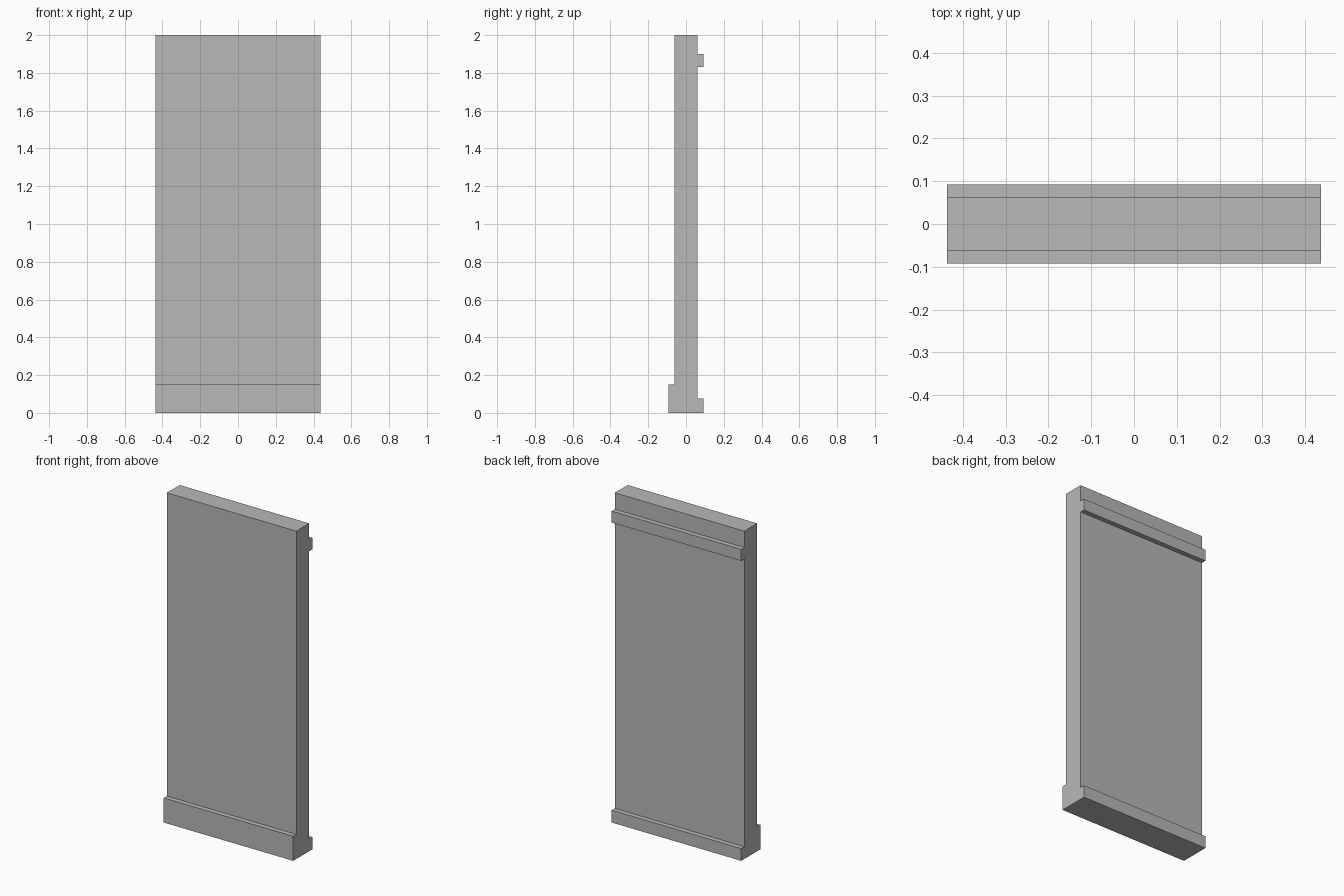
import bpy
import bmesh

old = bpy.data.objects.get("Cube")
if old:
    bpy.data.objects.remove(old, do_unlink=True)

# Main dimensions
HALF_WIDTH = 0.437
WALL = 0.062        # half thickness of the slab
TRIM = 0.092        # reach of the skirting and rail
HEIGHT = 2.0
FRONT_SKIRTING = 0.15
BACK_SKIRTING = 0.075
RAIL_BOTTOM, RAIL_TOP = 1.83, 1.90

# Plain grey material
grey = bpy.data.materials.new("plain_grey")
grey.use_nodes = True
colour = (0.48, 0.48, 0.48, 1)
grey.diffuse_color = colour
grey.node_tree.nodes["Principled BSDF"].inputs["Base Color"].default_value = colour

# Side profile (y, z): slab, skirting at both sides, rail at the back
profile = [
    (-TRIM, 0), (TRIM, 0),
    (TRIM, BACK_SKIRTING), (WALL, BACK_SKIRTING),
    (WALL, RAIL_BOTTOM), (TRIM, RAIL_BOTTOM),
    (TRIM, RAIL_TOP), (WALL, RAIL_TOP),
    (WALL, HEIGHT), (-WALL, HEIGHT),
    (-WALL, FRONT_SKIRTING), (-TRIM, FRONT_SKIRTING),
]

# Extrude the profile across the width
bm = bmesh.new()
end = bm.faces.new([bm.verts.new((-HALF_WIDTH, y, z)) for y, z in profile])
extruded = bmesh.ops.extrude_face_region(bm, geom=[end], use_keep_orig=True)
moved = [v for v in extruded["geom"] if isinstance(v, bmesh.types.BMVert)]
bmesh.ops.translate(bm, verts=moved, vec=(2 * HALF_WIDTH, 0, 0))
bmesh.ops.recalc_face_normals(bm, faces=bm.faces)

mesh = bpy.data.meshes.new("wall_panel")
bm.to_mesh(mesh)
bm.free()
mesh.materials.append(grey)
wall_panel = bpy.data.objects.new("wall_panel", mesh)
bpy.context.collection.objects.link(wall_panel)
